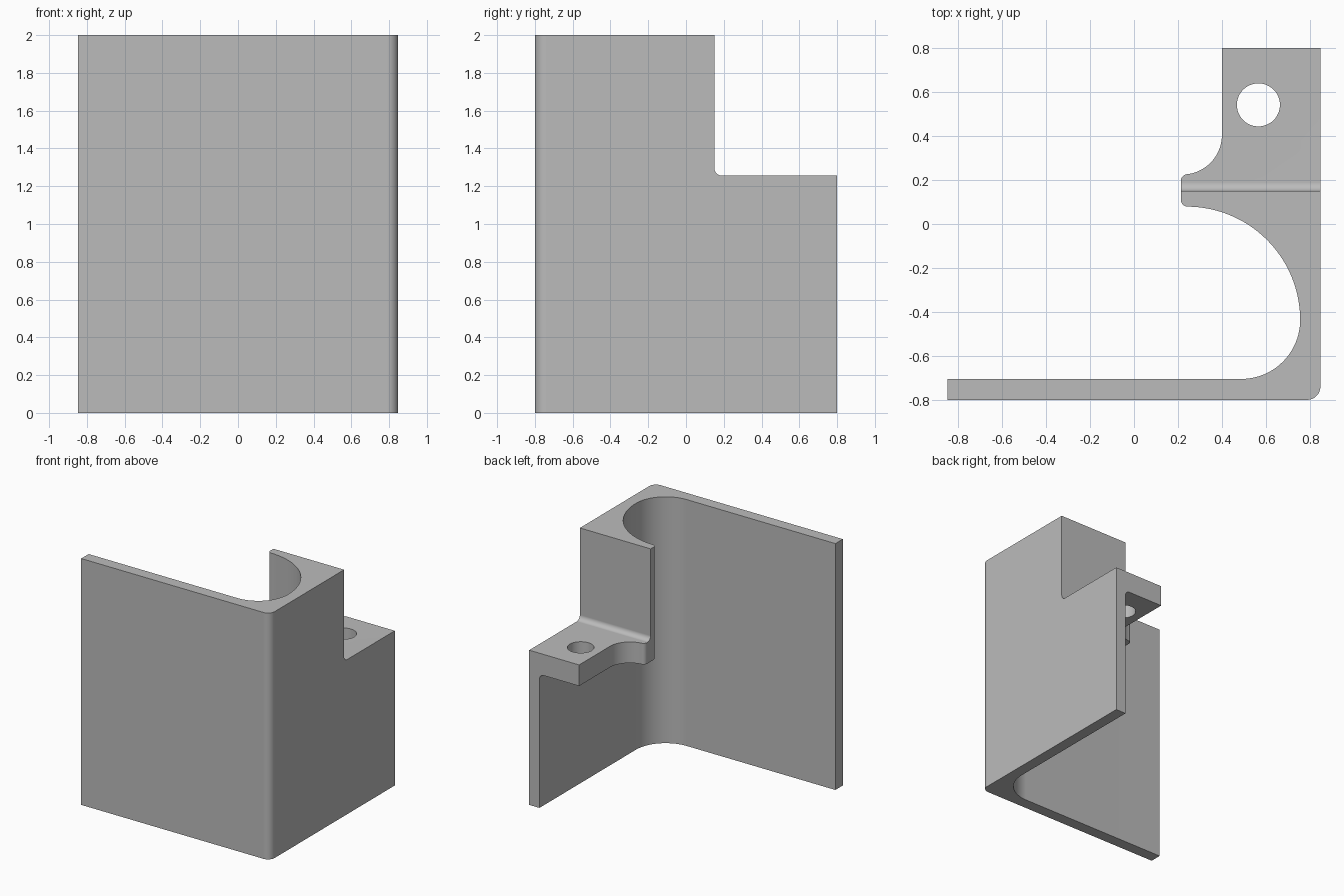
import bpy, bmesh, math

if "Cube" in bpy.data.objects:
    bpy.data.objects.remove(bpy.data.objects["Cube"])

W = 0.848          # half width
INNER = 0.756      # inside face of the side wall


def arc(cx, cy, r, a0, a1, n=16):
    """Points along a circular arc, angles in degrees."""
    out = []
    for i in range(n + 1):
        a = math.radians(a0 + (a1 - a0) * i / n)
        out.append((cx + r * math.cos(a), cy + r * math.sin(a)))
    return out


def prism(name, pts, place, lo, hi):
    """Extrude a 2D profile from lo to hi; place(u, v, w) maps it to xyz."""
    bm = bmesh.new()
    a = [bm.verts.new(place(u, v, lo)) for u, v in pts]
    b = [bm.verts.new(place(u, v, hi)) for u, v in pts]
    bm.faces.new(a)
    bm.faces.new(b)
    n = len(pts)
    for i in range(n):
        j = (i + 1) % n
        bm.faces.new((a[i], a[j], b[j], b[i]))
    bmesh.ops.recalc_face_normals(bm, faces=bm.faces)
    me = bpy.data.meshes.new(name)
    bm.to_mesh(me)
    bm.free()
    ob = bpy.data.objects.new(name, me)
    bpy.context.collection.objects.link(ob)
    return ob


# bracket plan: front wall, side wall, hooked tip and shelf outline
plan = [(-W, -0.8)]
plan += arc(W - 0.06, -0.74, 0.06, -90, 0)
plan += [(W, 0.8), (0.4, 0.8)]
plan += arc(0.22, 0.405, 0.18, 0, -80, 20)
plan += arc(0.245, 0.195, 0.032, 90, 180, 10)
plan += arc(0.245, 0.111, 0.032, 180, 270, 10)
plan += arc(INNER - 0.516, -0.437, 0.516, 88, 0, 36)
plan += arc(INNER - 0.268, -0.437, 0.268, 0, -90, 24)[1:]
plan += [(-W, -0.705)]
bracket = prism("corner_bracket", plan, lambda u, v, w: (u, v, w), 0, 2)

# step cut above the shelf, with a filleted inside corner
step = [(0.15, 2.5)] + arc(0.19, 1.296, 0.04, 180, 270, 10) + [(1.5, 1.256), (1.5, 2.5)]
step_cut = prism("step_cutter", step, lambda u, v, w: (w, u, v), -1.5, 1.5)

# open space under the shelf, filleted against the side wall
under = [(0, -0.5), (INNER, -0.5)] + arc(INNER - 0.04, 1.045, 0.04, 0, 90, 10) + [(0, 1.085)]
under_cut = prism("under_shelf_cutter", under, lambda u, v, w: (u, w, v), -0.42, 1.2)

# screw hole through the shelf
hole_cut = prism("hole_cutter", arc(0.566, 0.542, 0.098, 0, 360, 48)[:-1],
                 lambda u, v, w: (u, v, w), 0.9, 1.5)

cutters = [step_cut, under_cut, hole_cut]
for c in cutters:
    c.hide_render = True
    m = bracket.modifiers.new(c.name, 'BOOLEAN')
    m.operation = 'DIFFERENCE'
    m.solver = 'EXACT'
    m.object = c

# bake the cuts and remove the cutters
bpy.context.view_layer.update()
dg = bpy.context.evaluated_depsgraph_get()
baked = bpy.data.meshes.new_from_object(bracket.evaluated_get(dg))
bracket.modifiers.clear()
bracket.data = baked
for c in cutters:
    bpy.data.objects.remove(c, do_unlink=True)

# one grey material
grey = bpy.data.materials.new("plain_grey")
grey.diffuse_color = (0.5, 0.5, 0.5, 1)
grey.use_nodes = True
grey.node_tree.nodes["Principled BSDF"].inputs["Base Color"].default_value = grey.diffuse_color
baked.materials.clear()
baked.materials.append(grey)

# smooth curves, sharp edges
bpy.context.view_layer.objects.active = bracket
bracket.select_set(True)
bpy.ops.object.shade_smooth_by_angle(angle=math.radians(30))
wn = bracket.modifiers.new("flat_face_normals", 'WEIGHTED_NORMAL')
wn.keep_sharp = True
